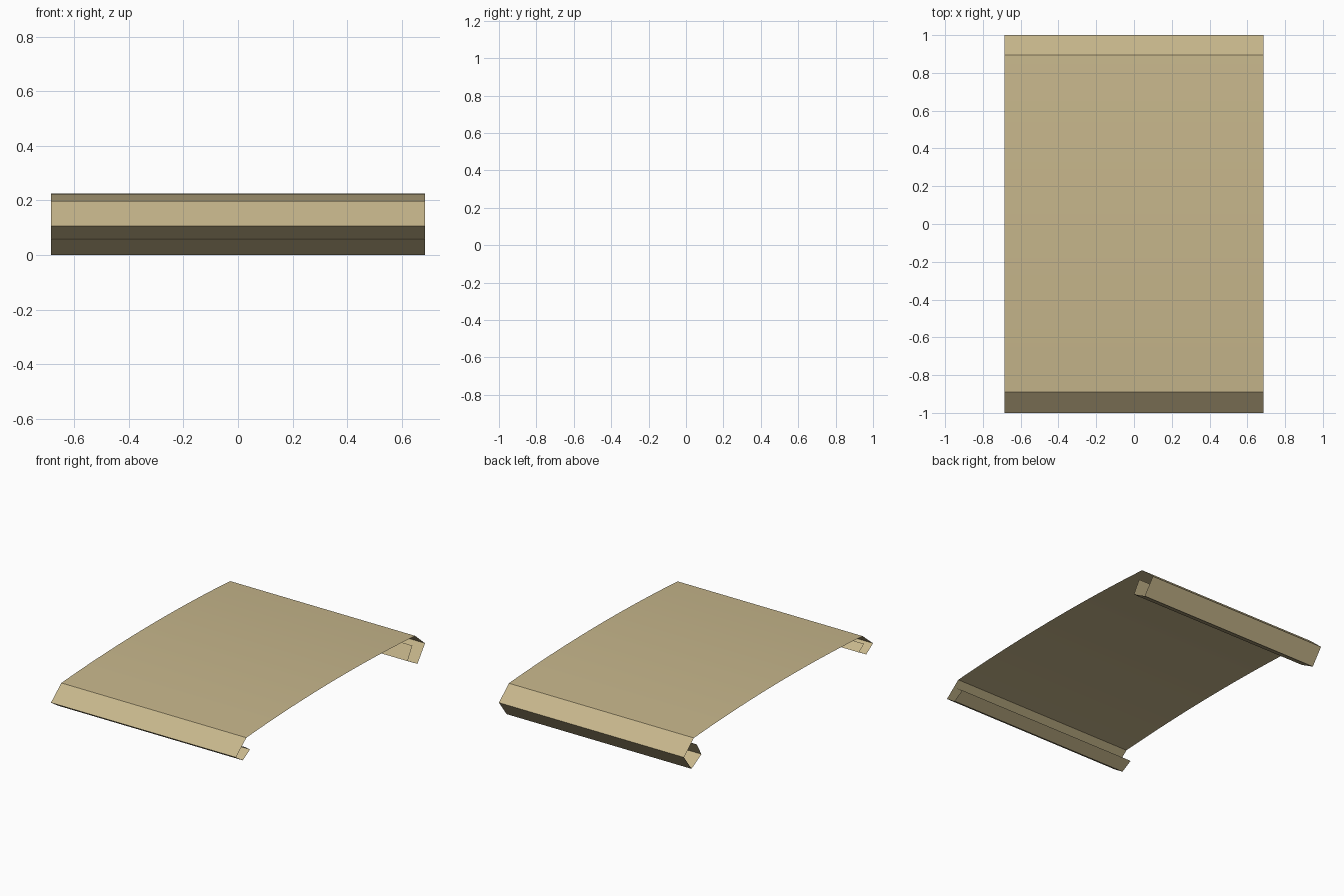
import bpy, bmesh

if "Cube" in bpy.data.objects:
    bpy.data.objects.remove(bpy.data.objects["Cube"])

HALF_W = 0.685

tan = bpy.data.materials.new("tan_panel")
tan.diffuse_color = (0.57, 0.47, 0.26, 1)
tan.use_nodes = True
tan.node_tree.nodes["Principled BSDF"].inputs["Base Color"].default_value = tan.diffuse_color


def sheet(name, profile):
    """Open sheet: a (y, z) profile swept across the width in x."""
    bm = bmesh.new()
    left = [bm.verts.new((-HALF_W, y, z)) for y, z in profile]
    right = [bm.verts.new((HALF_W, y, z)) for y, z in profile]
    for i in range(len(profile) - 1):
        bm.faces.new((left[i], right[i], right[i + 1], left[i + 1]))
    mesh = bpy.data.meshes.new(name)
    bm.to_mesh(mesh)
    bm.free()
    mesh.materials.append(tan)
    ob = bpy.data.objects.new(name, mesh)
    bpy.context.collection.objects.link(ob)
    return ob


# Gently bowed main panel
N, Y0, Y1, EDGE, RISE = 12, -0.89, 0.895, 0.197, 0.029
arc = []
for i in range(N + 1):
    t = i / N
    arc.append((Y0 + (Y1 - Y0) * t, EDGE + RISE * 4 * t * (1 - t)))
panel = sheet("curved_panel", arc)
bpy.context.view_layer.objects.active = panel
panel.select_set(True)
bpy.ops.object.shade_smooth_by_angle(angle=0.35)

# Front edge folded into a small hook
sheet("front_hook", [(-0.905, 0.14), (-0.85, 0.103), (-0.928, 0.06),
                     (-1.0, 0.107), (-0.89, EDGE)])

# Back edge folded into a deeper hook
sheet("back_hook", [(0.895, EDGE), (1.0, 0.107), (0.92, 0.0),
                    (0.815, 0.058), (0.866, 0.143)])
